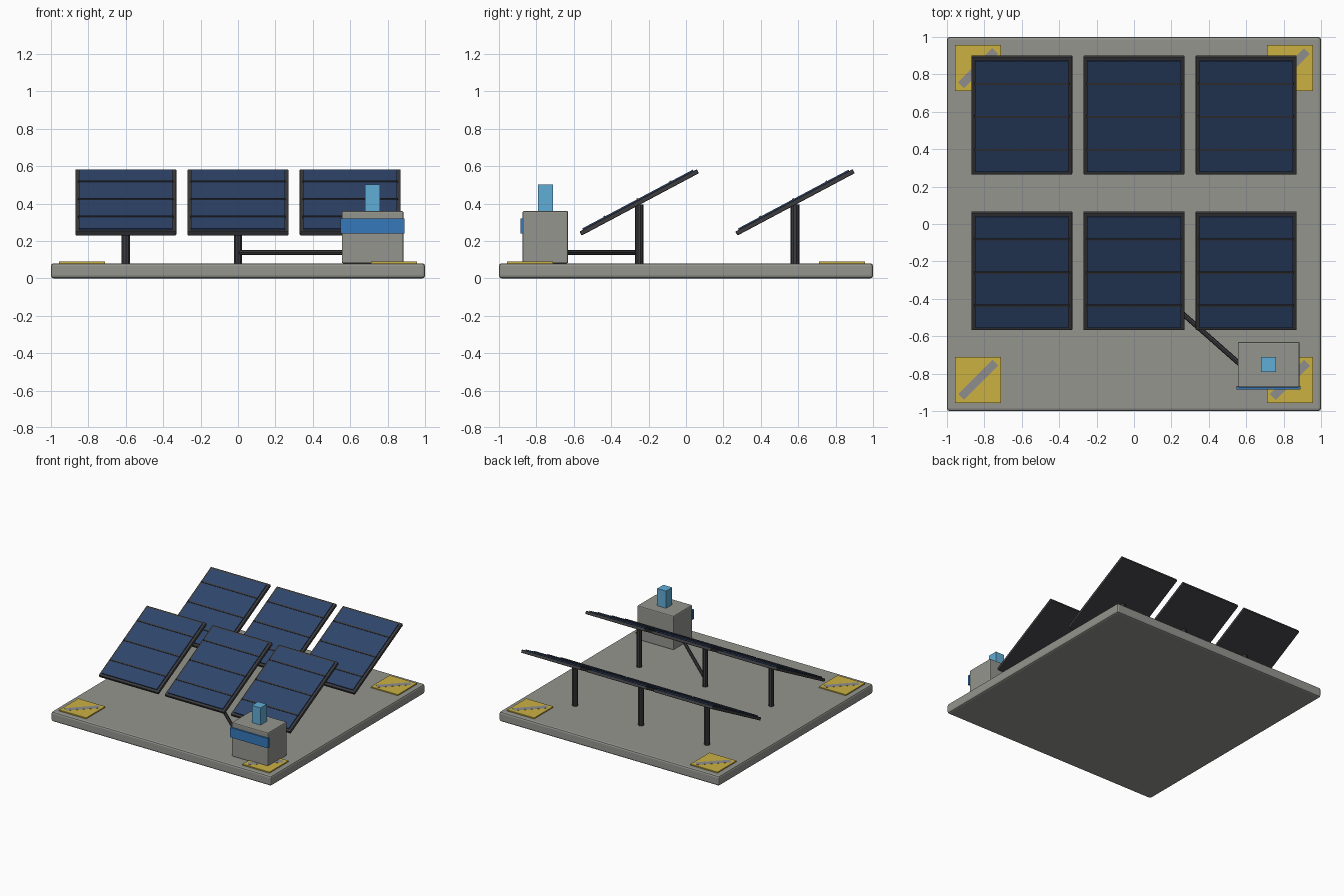
import bpy, bmesh
from math import radians, pi
from mathutils import Matrix, Vector

cube = bpy.data.objects.get("Cube")
if cube:
    bpy.data.objects.remove(cube, do_unlink=True)


def material(name, r, g, b):
    m = bpy.data.materials.new(name)
    m.use_nodes = True
    m.diffuse_color = (r, g, b, 1)
    bsdf = m.node_tree.nodes["Principled BSDF"]
    bsdf.inputs["Base Color"].default_value = (r, g, b, 1)
    bsdf.inputs["Roughness"].default_value = 0.7
    return m


CONCRETE = material("concrete grey", 0.30, 0.30, 0.275)
STEEL = material("dark steel", 0.045, 0.045, 0.05)
GLASS = material("panel blue", 0.028, 0.06, 0.15)
YELLOW = material("marker yellow", 0.60, 0.44, 0.055)
STRIPE = material("stripe grey", 0.27, 0.27, 0.27)
BAND = material("band blue", 0.035, 0.19, 0.50)
LAMP = material("lamp light blue", 0.12, 0.42, 0.68)


def finish(bm, name, mat, matrix, bevel=0):
    mesh = bpy.data.meshes.new(name)
    bm.to_mesh(mesh)
    bm.free()
    mesh.materials.append(mat)
    ob = bpy.data.objects.new(name, mesh)
    ob.matrix_world = matrix
    bpy.context.collection.objects.link(ob)
    if bevel:
        mod = ob.modifiers.new("Bevel", "BEVEL")
        mod.width = bevel
        mod.segments = 2
    return ob


def box(name, size, loc, mat, bevel=0, frame=Matrix()):
    """Box of a given size, centred at loc within an optional parent frame."""
    bm = bmesh.new()
    bmesh.ops.create_cube(bm, size=1)
    bmesh.ops.scale(bm, vec=size, verts=bm.verts)
    return finish(bm, name, mat, frame @ Matrix.Translation(loc), bevel)


def rod(name, start, end, radius, sides, mat):
    """Straight rod between two points."""
    a, b = Vector(start), Vector(end)
    bm = bmesh.new()
    bmesh.ops.create_cone(bm, cap_ends=True, segments=sides, radius1=radius,
                          radius2=radius, depth=(b - a).length)
    turn = (b - a).to_track_quat("Z", "Y").to_matrix().to_4x4()
    return finish(bm, name, mat, Matrix.Translation((a + b) / 2) @ turn)


# Base slab
DECK = 0.08
box("base_slab", (2, 2, DECK), (0, 0, DECK / 2), CONCRETE, bevel=0.014)

# Corner markers, each with a diagonal stripe running the same way
for sx in (-1, 1):
    for sy in (-1, 1):
        x, y = sx * 0.833, sy * 0.833
        box("corner_marker", (0.246, 0.246, 0.009), (x, y, DECK + 0.0045), YELLOW)
        spin = Matrix.Translation((x, y, DECK + 0.0055)) @ Matrix.Rotation(pi / 4, 4, "Z")
        box("marker_stripe", (0.26, 0.045, 0.009), (0, 0, 0), STRIPE, frame=spin)

# Two rows of three tilted solar panels on posts
for row_y in (-0.25, 0.583):
    for x in (-0.6, 0, 0.6):
        rod("panel_post", (x, row_y, DECK), (x, row_y, 0.395), 0.023, 10, STEEL)
        tilt = Matrix.Translation((x, row_y, 0.406)) @ Matrix.Rotation(radians(28), 4, "X")
        box("panel_frame", (0.54, 0.71, 0.024), (0, 0, 0), STEEL, 0.004, tilt)
        box("panel_glass", (0.50, 0.67, 0.012), (0, 0, 0.014), GLASS, frame=tilt)
        for offset in (-0.2, 0, 0.2):
            box("panel_divider", (0.51, 0.011, 0.008), (0, offset, 0.02), STEEL, frame=tilt)

# Control box with a front band and a lamp on top
BX, BY = 0.72, -0.752
box("control_box", (0.33, 0.244, 0.28), (BX, BY, DECK + 0.14), CONCRETE, bevel=0.008)
box("control_band", (0.342, 0.02, 0.08), (BX, -0.876, 0.28), BAND)
box("control_lamp", (0.08, 0.08, 0.142), (BX, -0.752, 0.43), LAMP)

# Conduit from the middle front post to the control box
rod("conduit", (0, -0.25, 0.138), (0.565, -0.748, 0.138), 0.0135, 8, STEEL)
